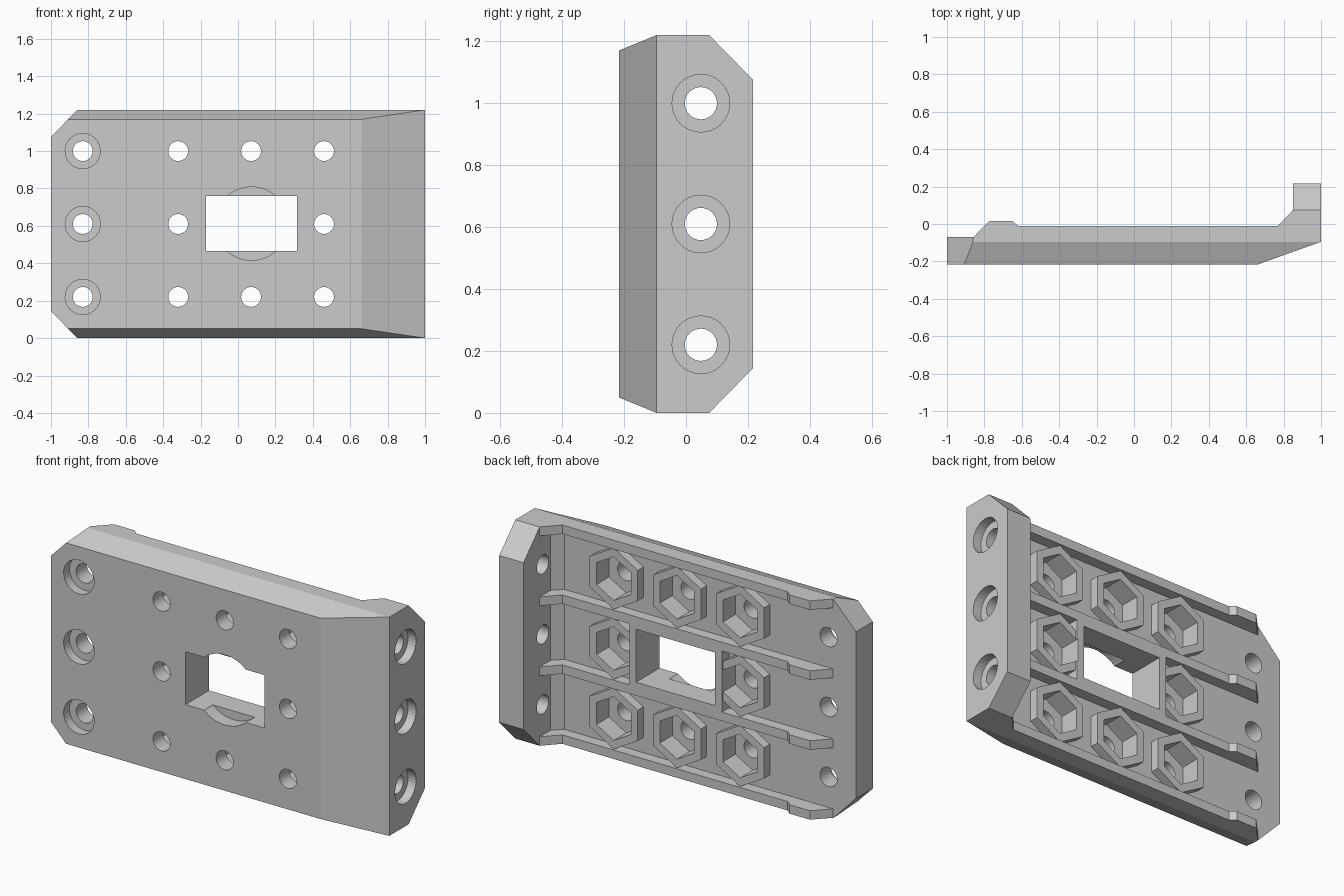
import bpy, bmesh, math
from mathutils import Matrix, Vector

if "Cube" in bpy.data.objects:
    bpy.data.objects.remove(bpy.data.objects["Cube"])

ROWS = (0.22, 0.61, 1.0)
COLS = (-0.32, 0.07, 0.46)
FRONT, FLOOR, RIB = -0.217, -0.07, -0.01
HEIGHT = 1.22


def make(name, bm):
    bmesh.ops.recalc_face_normals(bm, faces=bm.faces)
    mesh = bpy.data.meshes.new(name)
    bm.to_mesh(mesh)
    bm.free()
    obj = bpy.data.objects.new(name, mesh)
    bpy.context.collection.objects.link(obj)
    return obj


def extrude(name, profile, z0, z1, planes=()):
    """Extrude an xy outline along z, then slice off each (point, normal) side."""
    bm = bmesh.new()
    face = bm.faces.new([bm.verts.new((x, y, z0)) for x, y in profile])
    new = bmesh.ops.extrude_face_region(bm, geom=[face])["geom"]
    bmesh.ops.translate(bm, vec=(0, 0, z1 - z0),
                        verts=[v for v in new if isinstance(v, bmesh.types.BMVert)])
    bmesh.ops.recalc_face_normals(bm, faces=bm.faces)
    for point, normal in planes:
        cut = bmesh.ops.bisect_plane(bm, geom=bm.verts[:] + bm.edges[:] + bm.faces[:],
                                     plane_co=point, plane_no=normal, clear_outer=True)
        edges = [e for e in cut["geom_cut"] if isinstance(e, bmesh.types.BMEdge)]
        bmesh.ops.holes_fill(bm, edges=edges, sides=0)
    return make(name, bm)


def box(name, x0, x1, y0, y1, z0, z1):
    return extrude(name, [(x0, y0), (x1, y0), (x1, y1), (x0, y1)], z0, z1)


def prism(name, start, end, radius, sides=32):
    """Regular prism between two points; along y a hexagon points up."""
    a, b = Vector(start), Vector(end)
    bm = bmesh.new()
    bmesh.ops.create_cone(bm, cap_ends=True, segments=sides, radius1=radius,
                          radius2=radius, depth=(b - a).length)
    axis = 'X' if abs(b.y - a.y) > abs(b.x - a.x) else 'Y'
    bmesh.ops.transform(bm, verts=bm.verts, matrix=Matrix.Translation((a + b) / 2)
                        @ Matrix.Rotation(math.pi / 2, 4, axis))
    return make(name, bm)


def combine(target, tool, operation):
    tool.hide_render = True
    mod = target.modifiers.new("bool", 'BOOLEAN')
    mod.operation, mod.solver, mod.object = operation, 'EXACT', tool
    bpy.context.view_layer.objects.active = target
    bpy.ops.object.modifier_apply(modifier=mod.name)
    bpy.data.objects.remove(tool)


# L-shaped plate with its bevelled edges and corners
planes = []
for s in (1, -1):
    z = lambda h: h if s > 0 else HEIGHT - h
    planes += [((0, -0.095, z(HEIGHT)), (0, -0.05, 0.122 * s)),
               ((-1, 0, z(1.075)), (-0.145, 0, 0.14 * s)),
               ((0, 0.217, z(1.075)), (0, 0.145, 0.142 * s))]
plate = extrude("mounting_plate",
                [(-1, FRONT), (0.66, FRONT), (1, -0.095), (1, 0.217), (0.85, 0.217),
                 (0.85, -0.02), (0.80, FLOOR), (-1, FLOOR)], 0, HEIGHT, planes)

# Four stiffening ribs, window frame and hexagonal nut bosses
parts = []
for z in (0, 0.39, 0.78, 1.17):
    parts.append(extrude("rib", [(-0.84, -0.09), (-0.858, FLOOR), (-0.775, 0.016),
                                 (-0.65, 0.016), (-0.62, RIB), (0.77, RIB), (0.85, 0.075),
                                 (0.88, 0.075), (0.88, -0.09)], z, z + 0.05))
parts.append(box("window_frame", -0.215, 0.36, -0.09, RIB, 0.41, 0.81))
spots = [(x, z) for x in COLS for z in ROWS if (x, z) != (0.07, 0.61)]
for x, z in spots:
    parts.append(prism("nut_boss", (x, -0.1, z), (x, -0.02, z), 0.171, 6))
for part in parts:
    combine(plate, part, 'UNION')

# Window with a round front recess
cuts = [box("window", -0.172, 0.315, -0.4, 0.2, 0.465, 0.76),
        prism("round_recess", (0.072, -0.3, 0.612), (0.072, -0.14, 0.612), 0.196, 48)]
# Screw holes with nut pockets
for x, z in spots:
    cuts.append(prism("screw_hole", (x, -0.4, z), (x, 0.1, z), 0.053))
    cuts.append(prism("nut_pocket", (x, -0.13, z), (x, 0.1, z), 0.122, 6))
# Counterbored holes along the left edge and through the right wall
for z in ROWS:
    cuts += [prism("edge_hole", (-0.83, -0.4, z), (-0.83, 0.1, z), 0.053),
             prism("edge_counterbore", (-0.83, -0.4, z), (-0.83, -0.165, z), 0.094),
             prism("wall_hole", (0.7, 0.048, z), (1.2, 0.048, z), 0.052),
             prism("wall_counterbore", (0.95, 0.048, z), (1.2, 0.048, z), 0.093)]
for cutter in cuts:
    combine(plate, cutter, 'DIFFERENCE')
